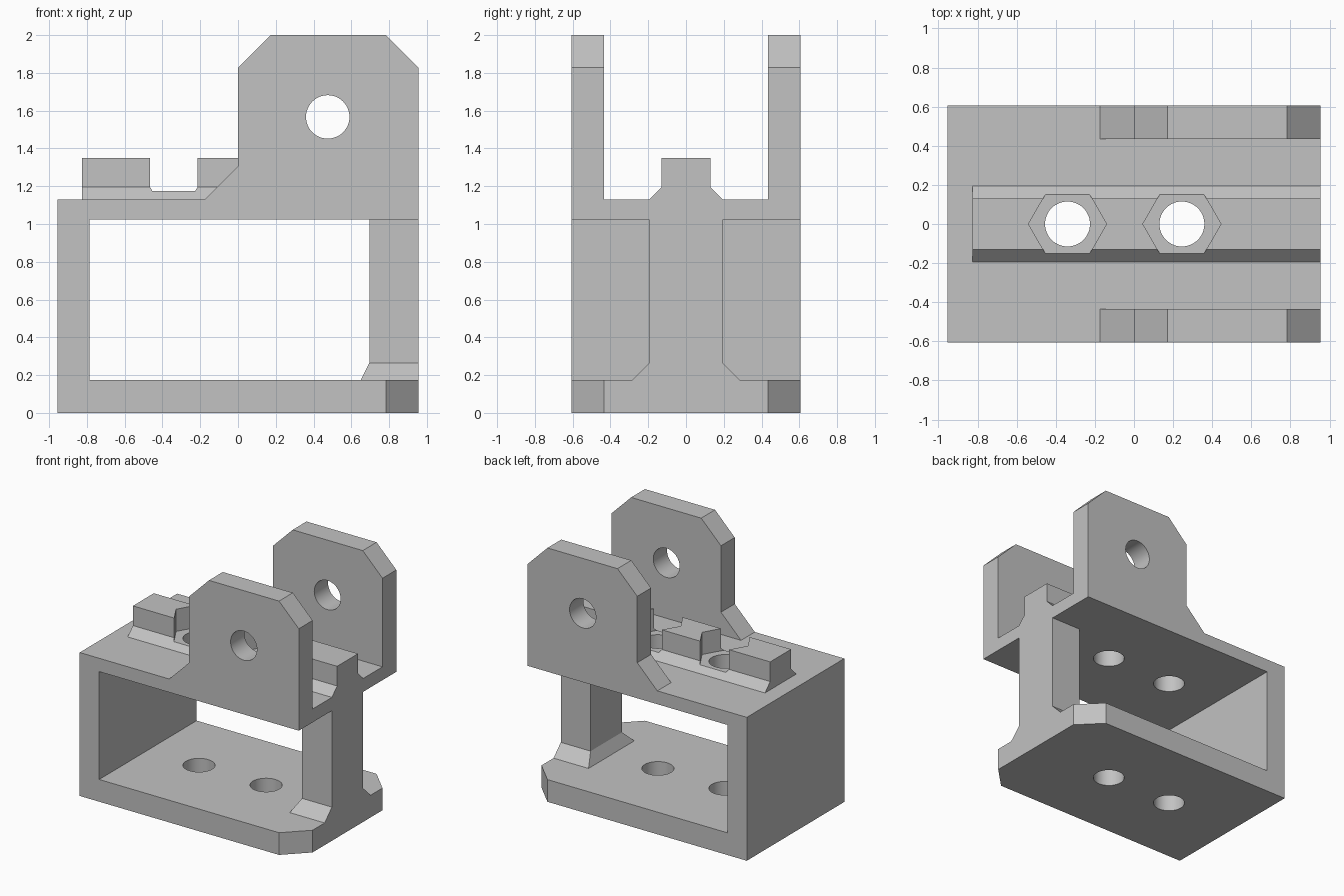
import bpy
import bmesh
import math
from mathutils import Vector

cube = bpy.data.objects.get("Cube")
if cube:
    bpy.data.objects.remove(cube, do_unlink=True)

grey = bpy.data.materials.new("plain grey")
grey.use_nodes = True
colour = (0.54, 0.54, 0.54, 1)
grey.diffuse_color = colour
grey.node_tree.nodes["Principled BSDF"].inputs["Base Color"].default_value = colour

PLACE = {
    "x": lambda u, v, d: (d, u, v),
    "y": lambda u, v, d: (u, d, v),
    "z": lambda u, v, d: (u, v, d),
}


def prism(name, points, axis, start, end, end_points=None):
    """Solid between two matching outlines placed along an axis."""
    bm = bmesh.new()
    put = PLACE[axis]
    low = [bm.verts.new(put(u, v, start)) for u, v in points]
    high = [bm.verts.new(put(u, v, end)) for u, v in end_points or points]
    bm.faces.new(low)
    bm.faces.new(high)
    for i in range(len(low)):
        j = (i + 1) % len(low)
        bm.faces.new((low[i], low[j], high[j], high[i]))
    bmesh.ops.recalc_face_normals(bm, faces=bm.faces)
    mesh = bpy.data.meshes.new(name)
    bm.to_mesh(mesh)
    bm.free()
    mesh.materials.append(grey)
    obj = bpy.data.objects.new(name, mesh)
    bpy.context.collection.objects.link(obj)
    return obj


def ring(cx, cy, radius, sides):
    return [(cx + radius * math.cos(math.tau * i / sides),
             cy + radius * math.sin(math.tau * i / sides)) for i in range(sides)]


def rect(u0, u1, v0, v1):
    return [(u0, v0), (u1, v0), (u1, v1), (u0, v1)]


def combine(target, tool, operation):
    """Apply a boolean and discard the tool."""
    mod = target.modifiers.new(operation.title(), "BOOLEAN")
    mod.operation = operation
    mod.solver = "EXACT"
    mod.object = tool
    bpy.context.view_layer.objects.active = target
    bpy.ops.object.modifier_apply(modifier=mod.name)
    bpy.data.objects.remove(tool, do_unlink=True)


LEFT, RIGHT, SIDE = -0.955, 0.955, 0.607
FLOOR, CEILING, DECK = 0.175, 1.025, 1.13
INNER, LUG_IN, CHAMFER = -0.785, 0.435, 0.172

# Open-sided frame: base plate, end wall and deck
bracket = prism("bracket", [
    (LEFT, 0), (RIGHT, 0), (RIGHT, FLOOR), (INNER, FLOOR),
    (INNER, CEILING), (RIGHT, CEILING), (RIGHT, DECK), (LEFT, DECK)],
    "y", -SIDE, SIDE)

# Chamfered corners of the base plate
for s in (-1, 1):
    corner = [(RIGHT - CHAMFER, s * SIDE), (RIGHT, s * (SIDE - CHAMFER)),
              (RIGHT + CHAMFER, s * SIDE)]
    corner.append((RIGHT, s * (SIDE + CHAMFER)))
    combine(bracket, prism("corner_cutter", corner, "z", -0.1, 0.5), "DIFFERENCE")

# Column with a flared foot
combine(bracket, prism("column", rect(0.695, RIGHT, -0.195, 0.195),
                       "z", 0.1, 1.08), "UNION")
combine(bracket, prism("column_foot", rect(0.65, RIGHT, -0.285, 0.285), "z", FLOOR,
                       0.265, rect(0.695, RIGHT, -0.195, 0.195)), "UNION")

# Central rib with sloping shoulders
half = [(0.195, 1.08), (0.195, DECK), (0.13, 1.195), (0.13, 1.35)]
rib = half + [(-y, z) for y, z in reversed(half)]
combine(bracket, prism("rib", rib, "x", -0.825, RIGHT), "UNION")

# Pair of upright lugs
lug = [(-0.175, 1.08), (-0.175, DECK), (0, 1.305), (0, 2 - CHAMFER),
       (CHAMFER, 2), (RIGHT - CHAMFER, 2), (RIGHT, 2 - CHAMFER), (RIGHT, 1.08)]
for s in (-1, 1):
    combine(bracket, prism("lug", lug, "y", s * LUG_IN, s * SIDE), "UNION")

# Pivot hole through both lugs
combine(bracket, prism("pivot_cutter", ring(0.475, 1.567, 0.115, 48), "y", -1, 1),
        "DIFFERENCE")

# Hexagonal nut pockets and bolt holes
for x in (-0.34, 0.245):
    combine(bracket, prism("nut_cutter", ring(x, 0, 0.2, 6), "z", 1.175, 1.5),
            "DIFFERENCE")
    combine(bracket, prism("bolt_cutter", ring(x, 0, 0.115, 48), "z", -0.5, 1.5),
            "DIFFERENCE")

# Smooth bores with crisp edges
bpy.ops.object.select_all(action="DESELECT")
bracket.select_set(True)
bpy.context.view_layer.objects.active = bracket
bpy.ops.object.shade_smooth_by_angle(angle=math.radians(25))
